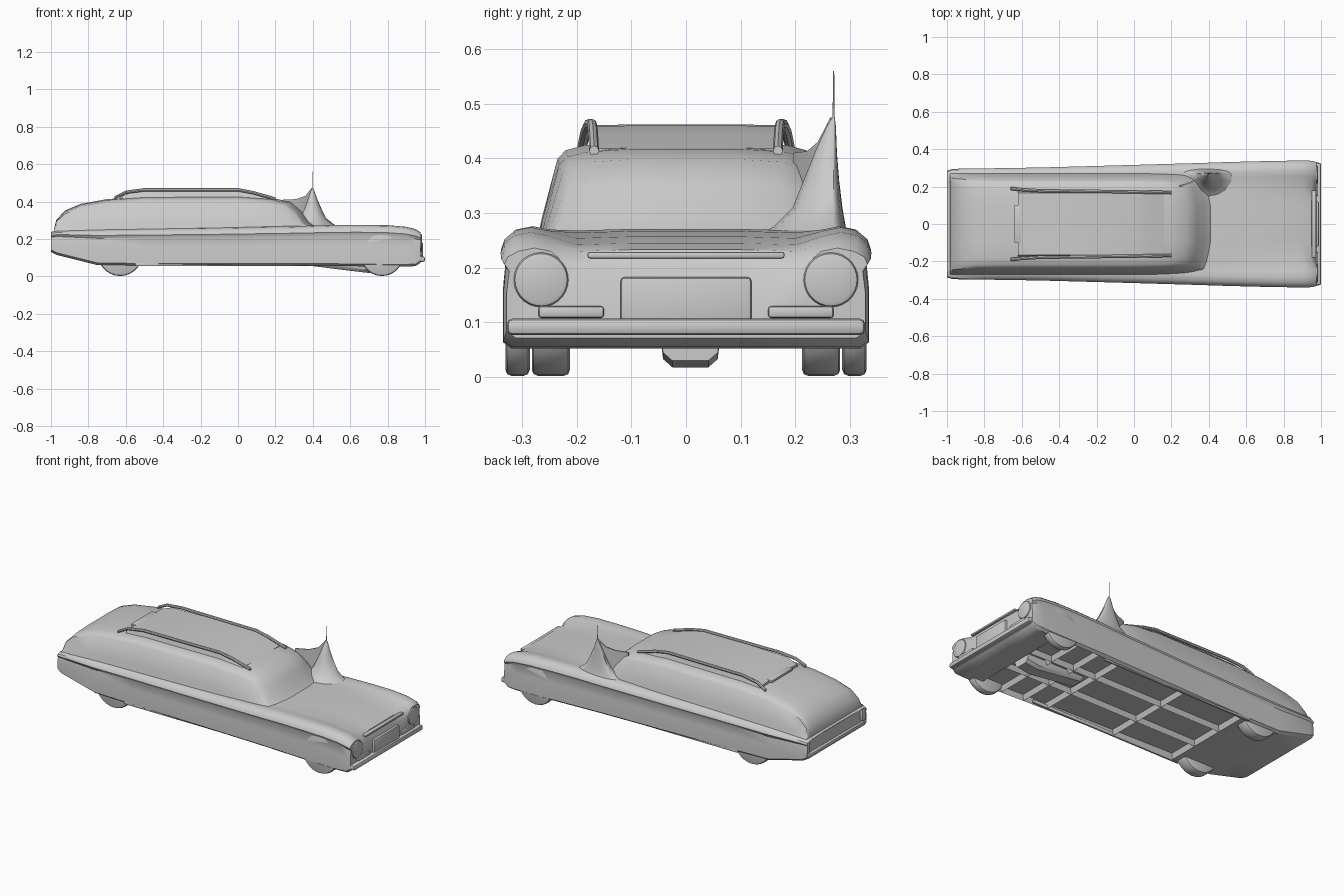
import bpy, bmesh
from math import radians, sin, cos, pi
from mathutils import Vector

if "Cube" in bpy.data.objects:
    bpy.data.objects.remove(bpy.data.objects["Cube"], do_unlink=True)

grey = bpy.data.materials.new("plain_grey")
grey.use_nodes = True
grey.diffuse_color = (0.6, 0.6, 0.6, 1)
bsdf = next(n for n in grey.node_tree.nodes if n.type == "BSDF_PRINCIPLED")
bsdf.inputs["Base Color"].default_value = (0.6, 0.6, 0.6, 1)


def finish(name, bm, angle=35):
    """Turn a bmesh into a shaded object."""
    bmesh.ops.recalc_face_normals(bm, faces=bm.faces)
    mesh = bpy.data.meshes.new(name)
    bm.to_mesh(mesh)
    bm.free()
    mesh.materials.append(grey)
    ob = bpy.data.objects.new(name, mesh)
    bpy.context.collection.objects.link(ob)
    bpy.ops.object.select_all(action="DESELECT")
    ob.select_set(True)
    bpy.context.view_layer.objects.active = ob
    bpy.ops.object.shade_smooth_by_angle(angle=radians(angle))
    return ob


def loft(rings):
    """Skin closed rings of points and cap both ends."""
    bm = bmesh.new()
    rows = [[bm.verts.new(p) for p in ring] for ring in rings]
    n = len(rows[0])
    for a, b in zip(rows, rows[1:]):
        for i in range(n):
            j = (i + 1) % n
            bm.faces.new((a[i], a[j], b[j], b[i]))
    caps = [bm.faces.new(rows[0]), bm.faces.new(rows[-1])]
    bmesh.ops.recalc_face_normals(bm, faces=bm.faces)
    return bm, caps


def mirrored(x, half, bow=0):
    """Full ring across the car from a half section of (y, z)."""
    pts = half + [(-y, z) for y, z in reversed(half)]
    return [(x - bow * (y / 0.25) ** 2, y, z) for y, z in pts]


def box(name, size, loc, bevel=0.006):
    bm = bmesh.new()
    bmesh.ops.create_cube(bm, size=1)
    for v in bm.verts:
        v.co = Vector(a * b for a, b in zip(v.co, size)) + Vector(loc)
    if bevel:
        bmesh.ops.bevel(bm, geom=bm.edges[:], offset=bevel, segments=2,
                        profile=0.5, affect="EDGES")
    return finish(name, bm)


def cylinder(name, radius, depth, loc, axis, bevel=0.012):
    bm = bmesh.new()
    bmesh.ops.create_cone(bm, cap_ends=True, segments=28, radius1=radius,
                          radius2=radius, depth=depth)
    rims = [e for e in bm.edges if any(len(f.verts) > 4 for f in e.link_faces)]
    bmesh.ops.bevel(bm, geom=rims, offset=bevel, segments=2, profile=0.5,
                    affect="EDGES")
    turn = Vector((0, 0, 1)).rotation_difference(Vector(axis)).to_matrix()
    for v in bm.verts:
        v.co = turn @ v.co + Vector(loc)
    return finish(name, bm)


# Lower body: x, half width, underside, fender crown, hood height
body_stations = [
    (-1.0, .285, .13, .236, .234), (-.97, .295, .115, .248, .24),
    (-.75, .298, .06, .254, .25), (-.5, .302, .057, .257, .25),
    (-.1, .313, .057, .262, .255), (.35, .326, .057, .27, .266),
    (.5, .331, .056, .275, .268), (.65, .335, .054, .276, .264),
    (.8, .338, .052, .274, .254), (.9, .339, .052, .265, .242),
    (.95, .338, .055, .252, .23), (.975, .332, .072, .236, .19)]
rings = []
for x, w, low, crown, hood in body_stations:
    span = crown - low
    inner = .2 if x > .3 else .23
    rings.append(mirrored(x, [
        (.1, low), (w - .02, low), (w - .004, low + .012),
        (w - .004, low + span * .5), (w - .009, low + span * .74),
        (w, low + span * .82), (w - .006, low + span * .9),
        (w - .025, crown - .006), (w - .055, crown), (w - .085, crown - .006),
        (inner, hood), (.1, hood + .003)]))
bm, caps = loft(rings)
# Recessed tail panel and recessed bays in the floor
bmesh.ops.inset_region(bm, faces=[caps[0]], thickness=.018, depth=-.02)
floor = [f for f in bm.faces if f.normal.z < -.95
         and -.55 < f.calc_center_median().x < .85]
bmesh.ops.inset_individual(bm, faces=floor, thickness=.016, depth=-.03)
finish("lower_body", bm)

# Cabin: x, base half width, shoulder half width, top height
cabin_stations = [
    (-.985, .268, .25, .25), (-.972, .27, .245, .3), (-.925, .272, .24, .352),
    (-.84, .272, .234, .388), (-.7, .272, .234, .413), (-.5, .272, .235, .427),
    (0, .275, .235, .43), (.2, .275, .232, .417), (.29, .272, .226, .398),
    (.345, .27, .225, .35), (.385, .266, .235, .292), (.43, .26, .245, .26)]
base = .24
rings = []
for x, wb, ws, top in cabin_stations:
    h = top - base
    rings.append(mirrored(x, [
        (wb, base), (wb - (wb - ws) * .3, base + h * .28),
        (ws, base + h * .84), (ws - .015, base + h * .92),
        (ws - .05, base + h * .97), (.1, top)], .05 if x > .15 else 0))
bm, caps = loft(rings)
finish("cabin", bm)

# Raised roof panel, its rear step and the side rails
roof_stations = [(-.62, .405, .43), (-.55, .41, .456), (-.3, .41, .461),
                 (0, .41, .459), (.07, .41, .445), (.16, .405, .418)]
bm, caps = loft([mirrored(x, [(.178, lo), (.165, hi), (.08, hi + .001)])
                 for x, lo, hi in roof_stations])
finish("roof_panel", bm)
box("roof_step", (.05, .2, .014), (-.615, 0, .43), .004)

rail_path = [(-.66, .19, .42), (-.6, .184, .45), (-.5, .178, .463),
             (0, .172, .463), (.08, .17, .448), (.2, .168, .414)]
for side, word in ((1, "left"), (-1, "right")):
    bm, caps = loft([[(x, side * (y + .009 * cos(a)), z + .009 * sin(a))
                      for a in [pi / 4 * k for k in range(8)]]
                     for x, y, z in rail_path])
    finish(word + "_roof_rail", bm)
    # Wheels, mostly tucked inside the body
    cylinder(word + "_front_wheel", .115, .045, (.77, side * .308, .117), (0, 1, 0))
    cylinder(word + "_rear_wheel", .12, .07, (-.63, side * .247, .122), (0, 1, 0))
    # Lamps set into the nose and tail
    cylinder(word + "_headlamp", .05, .03, (.968, side * .265, .178), (1, 0, 0), .008)
    box(word + "_parking_lamp", (.03, .12, .022), (.97, side * .21, .119))
    box(word + "_tail_lamp", (.02, .03, .07), (-.988, side * .262, .19))
    box(word + "_rocker_edge", (1.0, .012, .02), (-.05, side * .292, .065), .004)

# Front grille and bumper
box("grille_centre", (.03, .24, .1), (.974, 0, .133), .008)
box("front_bumper", (.045, .655, .03), (.977, 0, .092), .01)
box("hood_lip", (.03, .36, .012), (.958, 0, .223), .004)
box("rear_bumper", (.02, .55, .02), (-.988, 0, .14), .005)

# Gearbox hump below the floor
bm, caps = loft([[(x, .008 + s * y, z) for s, y, z in
                  ((-1, .055, .075), (-1, .05, low + .015), (-1, .033, low),
                   (1, .033, low), (1, .05, low + .015), (1, .055, .075))]
                 for x, low in ((.4, .055), (.55, .036), (.7, .018), (.78, .03))])
finish("gearbox_hump", bm)

# Flared mast: rings shrink quickly from a wide foot to a thin tip
tip = Vector((.397, .27))
mast_rings = [(.25, .16, .15, .03), (.275, .12, .11, .022), (.31, .075, .075, .016),
              (.36, .05, .055, .01), (.41, .028, .035, .006),
              (.46, .01, .012, .004), (.475, .002, .002, .002), (.56, .001, .001, .001)]
rings = []
for z, along, inward, outward in mast_rings:
    ring = []
    for k in range(16):
        a = 2 * pi * k / 16
        reach = outward if sin(a) > 0 else inward
        ring.append((tip.x + along * cos(a), tip.y + reach * sin(a), z))
    rings.append(ring)
bm, caps = loft(rings)
finish("flared_mast", bm, 50)

# Thin web joining the mast to the roof corner
web = [(.24, .2, .41), (.31, .225, .413), (.36, .245, .43), (.396, .268, .475)]
bm, caps = loft([[(x, y - .004, z), (x, y + .004, z),
                  (x, y + .004, .27), (x, y - .004, .27)] for x, y, z in web])
finish("mast_web", bm)
